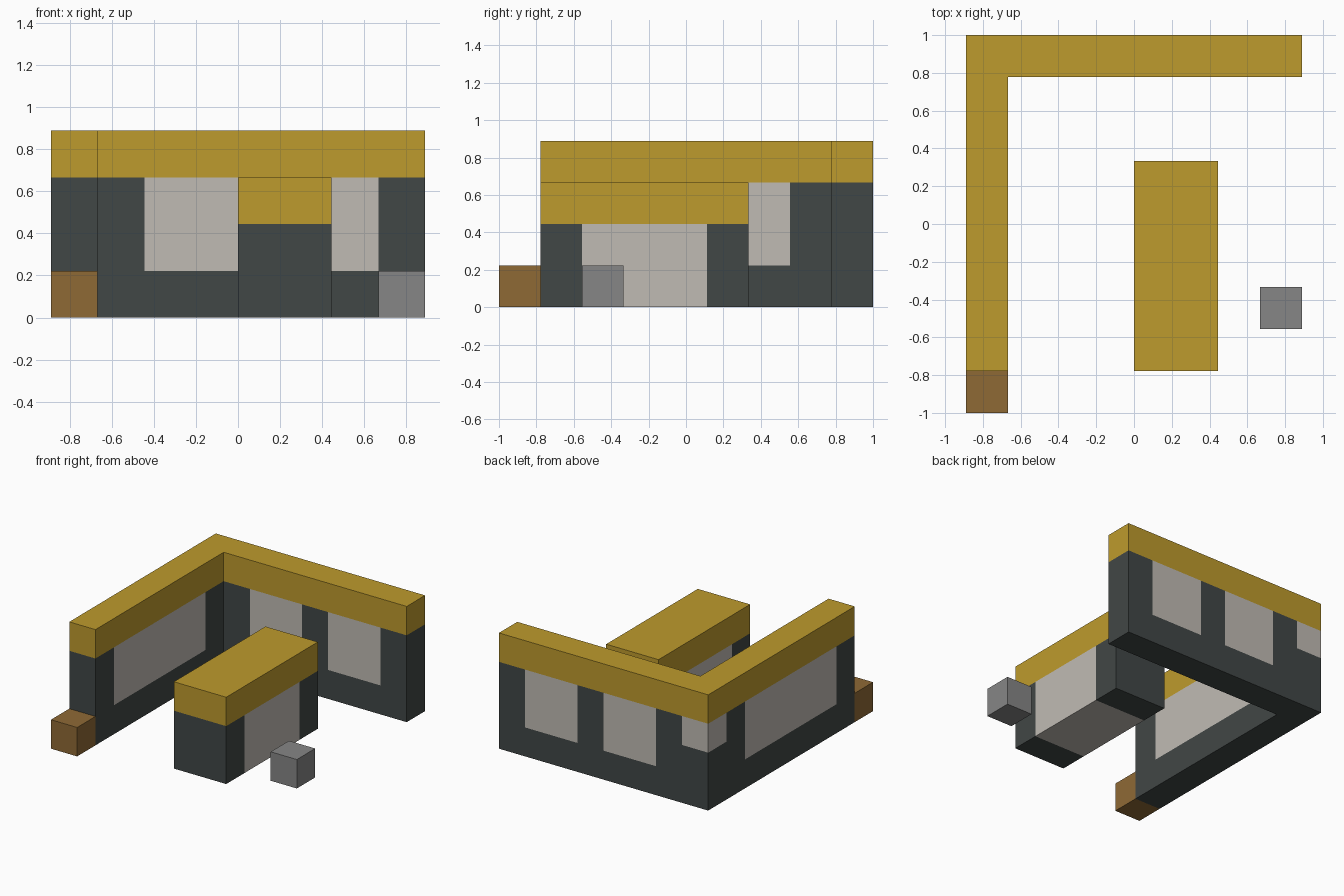
import bpy
import bmesh
from mathutils import Vector

U = 2 / 9  # one block

if "Cube" in bpy.data.objects:
    bpy.data.objects.remove(bpy.data.objects["Cube"], do_unlink=True)


def material(name, rgb):
    mat = bpy.data.materials.new(name)
    mat.use_nodes = True
    mat.diffuse_color = (*rgb, 1)
    bsdf = mat.node_tree.nodes["Principled BSDF"]
    bsdf.inputs["Base Color"].default_value = (*rgb, 1)
    bsdf.inputs["Roughness"].default_value = 0.9
    return mat


GOLD = material("gold", (0.515, 0.328, 0.026))
SLATE = material("dark slate", (0.053, 0.063, 0.061))
PALE = material("pale stone", (0.527, 0.497, 0.456))
GREY = material("grey", (0.238, 0.238, 0.238))
BROWN = material("brown", (0.275, 0.144, 0.036))


def prism(name, outline, z0, z1, mats, cuts=(), is_pale=None):
    """Extrude an outline given in blocks, slice it, and colour faces by rule."""
    bm = bmesh.new()
    base = bm.faces.new([bm.verts.new((x, y, z0)) for x, y in outline])
    top = bmesh.ops.extrude_face_region(bm, geom=[base])["geom"]
    verts = [v for v in top if isinstance(v, bmesh.types.BMVert)]
    bmesh.ops.translate(bm, verts=verts, vec=(0, 0, z1 - z0))
    for axis, places in cuts:
        normal = Vector([float(a == axis) for a in "xyz"])
        for p in places:
            bmesh.ops.bisect_plane(bm, geom=bm.verts[:] + bm.edges[:] + bm.faces[:],
                                   plane_co=normal * p, plane_no=normal)
    bmesh.ops.recalc_face_normals(bm, faces=bm.faces)
    if is_pale:
        for f in bm.faces:
            f.material_index = int(is_pale(f.calc_center_median(), f.normal))
    bmesh.ops.scale(bm, verts=bm.verts, vec=(U, U, U))
    mesh = bpy.data.meshes.new(name)
    bm.to_mesh(mesh)
    bm.free()
    for m in mats:
        mesh.materials.append(m)
    obj = bpy.data.objects.new(name, mesh)
    bpy.context.collection.objects.link(obj)


def rect(x0, x1, y0, y1):
    return [(x0, y0), (x1, y0), (x1, y1), (x0, y1)]


def wall_panel(c, n):
    # Pale panels on both sides of each wing, and a short one round the corner
    if abs(n.z) > 0.5:
        return False
    if abs(n.y) > 0.5:
        if c.y > 3 and c.z > 1 and (-2 < c.x < 0 or 1 < c.x < 3):
            return True
        return n.y > 0 and c.x < -3 and c.z > 2
    if c.x < -2.9 and c.z > 1 and abs(c.y) < 2.5:
        return True
    return n.x < 0 and c.y > 3.5 and c.z > 2


# L-shaped wall: slate body with pale panels, gold coping
ell = [(-4, -3.5), (-3, -3.5), (-3, 3.5), (4, 3.5), (4, 4.5), (-4, 4.5)]
prism("wall_body", ell, 0, 3, [SLATE, PALE],
      [("x", (-3, -2, 0, 1, 3)), ("y", (-2.5, 2.5, 3.5)), ("z", (1, 2))], wall_panel)
prism("wall_coping", ell, 3, 4, [GOLD])

# Counter: slate ends, pale middle, gold top
prism("counter_body", rect(0, 2, -3.5, 1.5), 0, 2, [SLATE, PALE],
      [("y", (-2.5, 0.5))], lambda c, n: -2.5 < c.y < 0.5)
prism("counter_top", rect(0, 2, -3.5, 1.5), 2, 3, [GOLD])

# Loose blocks
prism("brown_block", rect(-4, -3, -4.5, -3.5), 0, 1, [BROWN])
prism("grey_block", rect(3, 4, -2.5, -1.5), 0, 1, [GREY])
